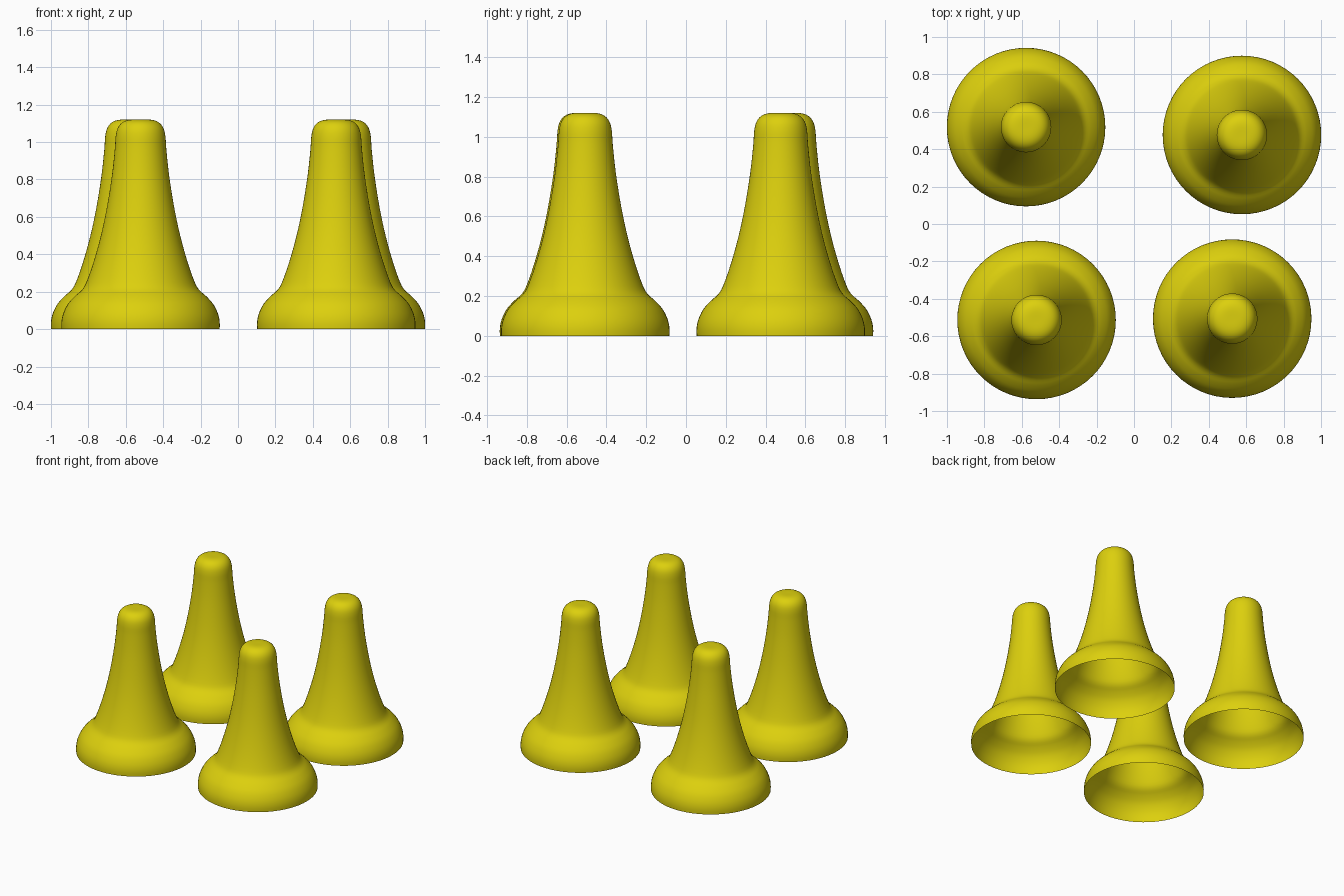
import bpy, bmesh, math
from mathutils import Vector

cube = bpy.data.objects.get("Cube")
if cube:
    bpy.data.objects.remove(cube, do_unlink=True)

yellow = bpy.data.materials.new("yellow_plastic")
yellow.use_nodes = True
colour = (0.72, 0.63, 0.004, 1)
yellow.diffuse_color = colour
yellow.node_tree.nodes["Principled BSDF"].inputs["Base Color"].default_value = colour

# Outline of one hollow cone as (radius, height), from rim to tip
PROFILE = [(0.423, 0), (0.423, 0.04), (0.413, 0.085), (0.388, 0.135), (0.35, 0.177),
           (0.315, 0.208), (0.29, 0.25), (0.251, 0.36), (0.212, 0.5), (0.18, 0.65),
           (0.153, 0.82), (0.138, 0.96), (0.133, 1.03), (0.122, 1.075),
           (0.098, 1.105), (0.06, 1.119), (0, 1.12)]


def smooth_profile(points, steps=3):
    """Catmull-Rom curve through the outline points."""
    pts = [Vector(p) for p in points]
    pts = [pts[0]] + pts + [Vector((-pts[-2].x, pts[-2].y))]
    out = []
    for a, b, c, d in zip(pts, pts[1:], pts[2:], pts[3:]):
        for i in range(steps):
            t = i / steps
            out.append(0.5 * (2 * b + (c - a) * t + (2 * a - 5 * b + 4 * c - d) * t ** 2
                              + (3 * b - a - 3 * c + d) * t ** 3))
    return out + [pts[-2]]


def cone_mesh(segments=64):
    bm = bmesh.new()
    verts = [bm.verts.new((p.x, 0, p.y)) for p in smooth_profile(PROFILE)]
    edges = [bm.edges.new(pair) for pair in zip(verts, verts[1:])]
    bmesh.ops.spin(bm, geom=verts + edges, axis=(0, 0, 1), cent=(0, 0, 0),
                   angle=math.tau, steps=segments)
    bmesh.ops.remove_doubles(bm, verts=bm.verts, dist=0.0005)
    bmesh.ops.recalc_face_normals(bm, faces=bm.faces)
    # Outer shell must face outwards
    side = max(bm.faces, key=lambda f: f.calc_center_median().xy.length)
    if side.normal.xy.dot(side.calc_center_median().xy) < 0:
        bmesh.ops.reverse_faces(bm, faces=bm.faces)
    for f in bm.faces:
        f.smooth = True
    mesh = bpy.data.meshes.new("hollow_cone")
    bm.to_mesh(mesh)
    bm.free()
    mesh.materials.append(yellow)
    return mesh


# Four cones sharing one mesh
mesh = cone_mesh()
for name, x, y in [("back_right_cone", -0.577, 0.518), ("back_left_cone", 0.577, 0.476),
                   ("front_right_cone", -0.521, -0.513), ("front_left_cone", 0.525, -0.506)]:
    cone = bpy.data.objects.new(name, mesh)
    cone.location = (x, y, 0)
    bpy.context.collection.objects.link(cone)
